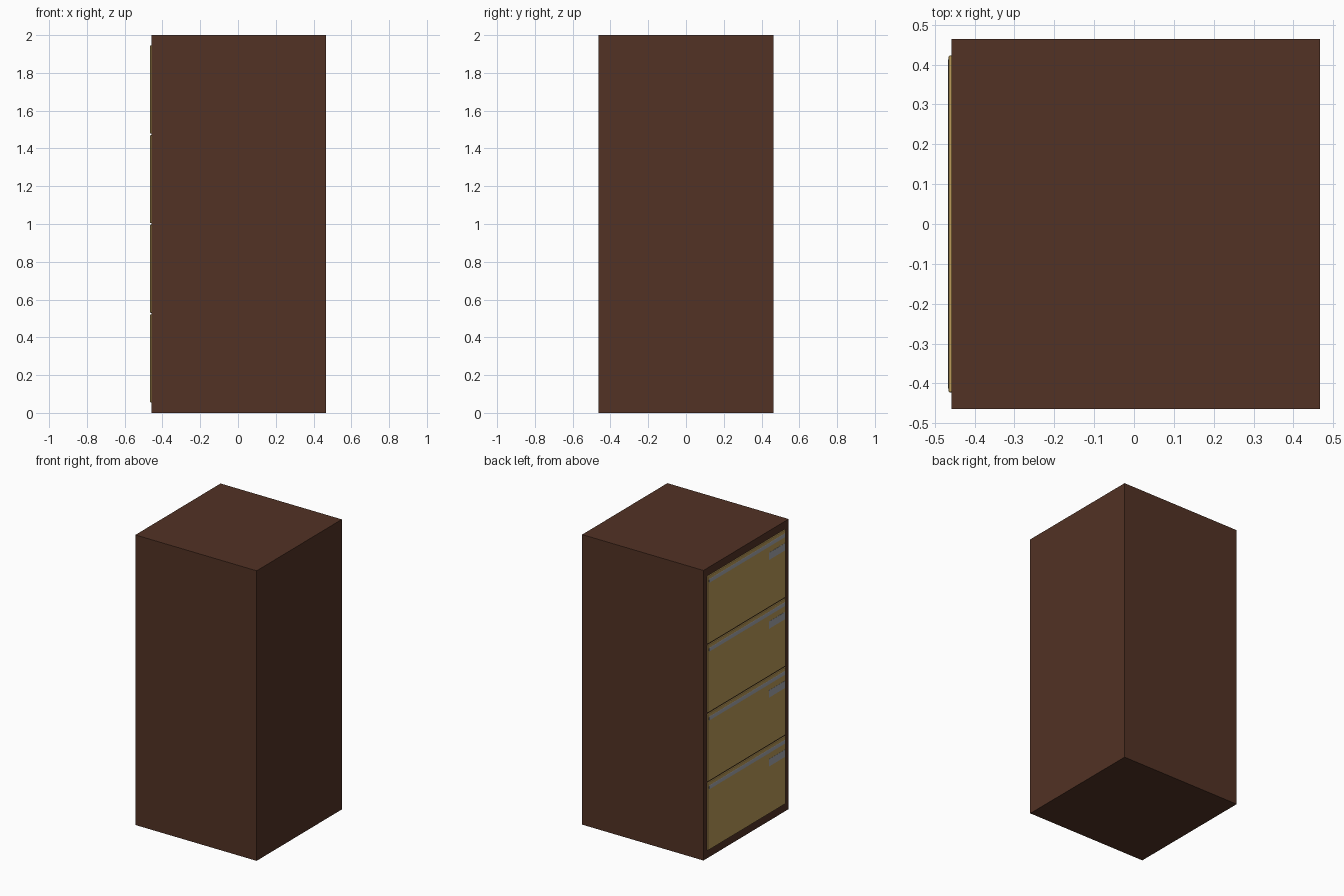
import bpy, bmesh, math

if "Cube" in bpy.data.objects:
    bpy.data.objects.remove(bpy.data.objects["Cube"])


def material(name, rgb):
    m = bpy.data.materials.new(name)
    m.diffuse_color = (*rgb, 1)
    m.use_nodes = True
    m.node_tree.nodes["Principled BSDF"].inputs["Base Color"].default_value = m.diffuse_color
    return m


BROWN = material("brown", (0.085, 0.032, 0.018))
TAN = material("tan", (0.50, 0.33, 0.10))
STEEL = material("steel", (0.38, 0.39, 0.42))


def finish(name, bm, mat):
    bmesh.ops.recalc_face_normals(bm, faces=bm.faces)
    mesh = bpy.data.meshes.new(name)
    bm.to_mesh(mesh)
    bm.free()
    mesh.materials.append(mat)
    ob = bpy.data.objects.new(name, mesh)
    bpy.context.collection.objects.link(ob)
    return ob


def box(name, lo, hi, mat, bevel=0):
    bm = bmesh.new()
    bmesh.ops.create_cube(bm, size=1)
    for v in bm.verts:
        v.co = [(a + b) / 2 + c * (b - a) for a, b, c in zip(lo, hi, v.co)]
    if bevel:
        bmesh.ops.bevel(bm, geom=bm.edges[:], offset=bevel, segments=2,
                        profile=0.5, affect='EDGES')
    return finish(name, bm, mat)


def pull_bar(name, x, z, depth, half_h, half_len, mat):
    # half-round section swept along y
    bm = bmesh.new()
    ring = [bm.verts.new((x - depth * math.sin(a), -half_len, z + half_h * math.cos(a)))
            for a in (math.pi * i / 10 for i in range(11))]
    face = bm.faces.new(ring)
    out = bmesh.ops.extrude_face_region(bm, geom=[face], use_keep_orig=True)
    for v in out["geom"]:
        if isinstance(v, bmesh.types.BMVert):
            v.co.y = half_len
    return finish(name, bm, mat)


# Cabinet shell
FRONT = -0.458
box("cabinet_body", (FRONT, -0.464, 0), (0.467, 0.464, 2), BROWN)

# Four drawers on the -x side, each with a pull and a label holder
FACE = -0.4655
PITCH, HEIGHT = 0.4745, 0.467
for i in range(4):
    z0 = 0.055 + PITCH * i
    z1 = z0 + HEIGHT
    n = i + 1
    box(f"drawer_front_{n}", (FACE, -0.423, z0), (FRONT + 0.012, 0.423, z1), TAN, 0.004)
    pull_bar(f"drawer_pull_{n}", FACE + 0.0015, z1 - 0.036, 0.003, 0.016, 0.413, STEEL)
    box(f"label_holder_{n}", (FACE - 0.001, -0.413, z1 - 0.14),
        (FACE + 0.002, -0.24, z1 - 0.09), STEEL)
